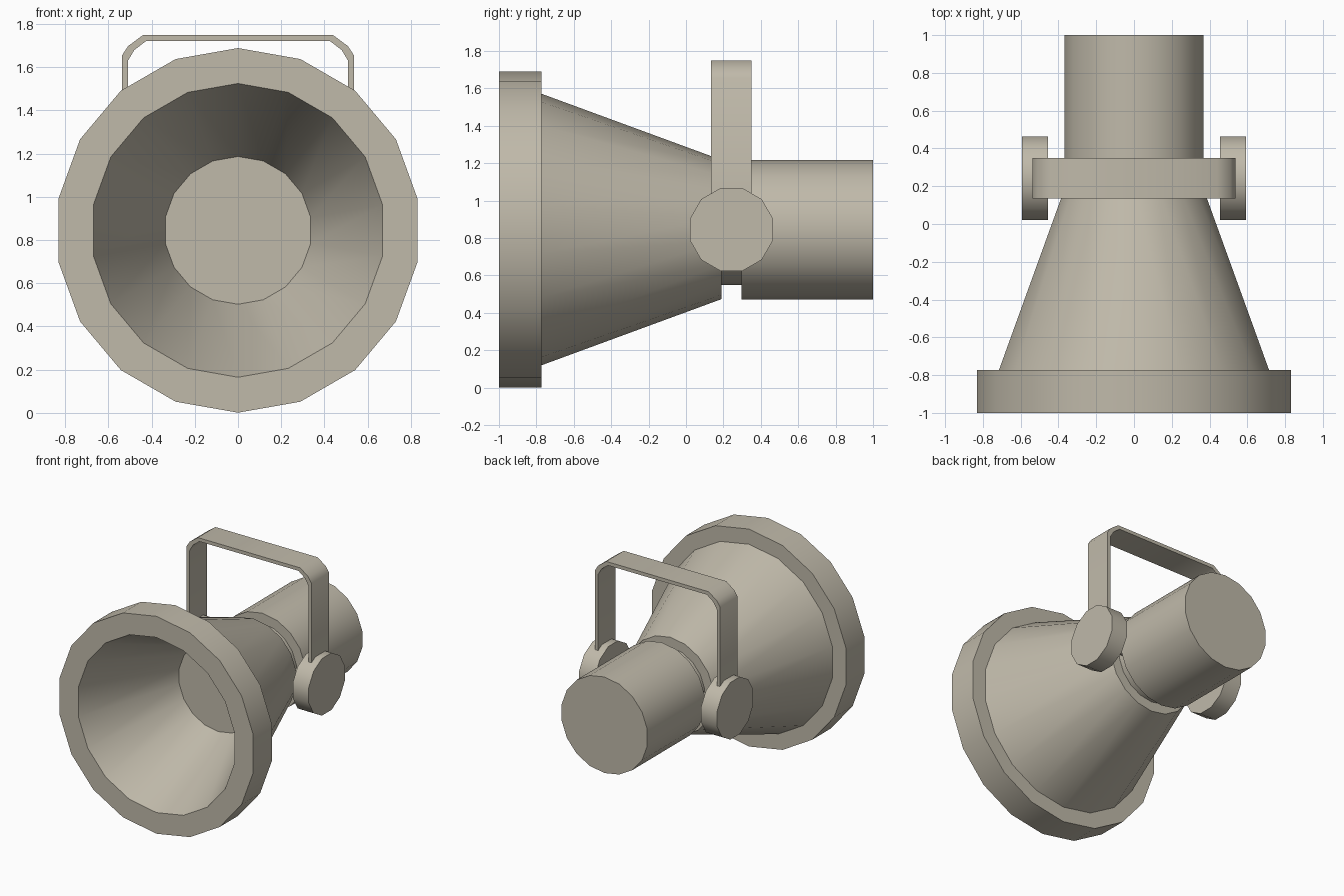
import bpy, bmesh, math
from mathutils import Matrix, Vector

if "Cube" in bpy.data.objects:
    bpy.data.objects.remove(bpy.data.objects["Cube"])

CZ = 0.845          # height of the lamp axis
PIVOT_Y = 0.243     # bracket position along the axis

# Warm grey paint shared by all parts
paint = bpy.data.materials.new("warm_grey")
paint.diffuse_color = (0.525, 0.487, 0.40, 1)
paint.use_nodes = True
paint.node_tree.nodes["Principled BSDF"].inputs["Base Color"].default_value = paint.diffuse_color


def finish(bm, name, angle=35):
    bmesh.ops.recalc_face_normals(bm, faces=bm.faces)
    mesh = bpy.data.meshes.new(name)
    bm.to_mesh(mesh)
    bm.free()
    mesh.materials.append(paint)
    mesh.shade_smooth()
    mesh.set_sharp_from_angle(angle=math.radians(angle))
    obj = bpy.data.objects.new(name, mesh)
    bpy.context.collection.objects.link(obj)
    return obj


def lathe_y(name, profile, sides=18):
    """Revolve (radius, y) points about the lamp axis, capping both ends."""
    bm = bmesh.new()
    rings = []
    for r, y in profile:
        ring = []
        for i in range(sides):
            a = math.pi / 2 + math.tau * i / sides
            ring.append(bm.verts.new((r * math.cos(a), y, CZ + r * math.sin(a))))
        rings.append(ring)
    for a, b in zip(rings, rings[1:]):
        for i in range(sides):
            j = (i + 1) % sides
            bm.faces.new((a[i], a[j], b[j], b[i]))
    bm.faces.new(rings[0])
    bm.faces.new(rings[-1])
    return finish(bm, name)


def disc_x(name, radius, x0, x1, sides=12):
    """Cylinder along x at the bracket pivot, with a flat side on top."""
    bm = bmesh.new()
    bmesh.ops.create_cone(bm, cap_ends=True, segments=sides, radius1=radius,
                          radius2=radius, depth=x1 - x0)
    m = (Matrix.Translation(((x0 + x1) / 2, PIVOT_Y, CZ))
         @ Matrix.Rotation(math.pi / 2, 4, 'Y')
         @ Matrix.Rotation(math.pi / sides, 4, 'Z'))
    bmesh.ops.transform(bm, matrix=m, verts=bm.verts)
    # make sure a flat side faces up
    top = max(v.co.z for v in bm.verts)
    if sum(abs(v.co.z - top) < 1e-4 for v in bm.verts) < 4:
        bmesh.ops.rotate(bm, verts=bm.verts, cent=Vector((0, PIVOT_Y, CZ)),
                         matrix=Matrix.Rotation(math.pi / sides, 3, 'X'))
    return finish(bm, name)


# Horn: inner bowl, front rim, outer cone, back cap
lathe_y("horn", [(0.342, -0.24), (0.68, -1.0), (0.844, -1.0), (0.844, -0.773),
                 (0.726, -0.773), (0.372, 0.19)])

# Rear housing with recessed neck
lathe_y("rear_housing", [(0.297, 0.15), (0.297, 0.297), (0.373, 0.297), (0.373, 1.0)])

# Side knobs and the pins that join them to the neck
for side, s in (("right", 1), ("left", -1)):
    disc_x("knob_" + side, 0.229, *sorted((s * 0.455, s * 0.592)))
    disc_x("pivot_pin_" + side, 0.05, *sorted((s * 0.25, s * 0.47)))

# Carrying handle: bent strap, half profile mirrored across x
outer = [(0.537, 0.85), (0.537, 1.655), (0.509, 1.698), (0.44, 1.749)]
inner = [(0.51, 0.85), (0.51, 1.63), (0.48, 1.68), (0.425, 1.722)]
path = list(zip(outer, inner))
path += [((-o[0], o[1]), (-i[0], i[1])) for o, i in reversed(path)]
bm = bmesh.new()
sections = []
for o, i in path:
    sections.append([bm.verts.new((p[0], y, p[1])) for p, y in
                     ((o, 0.135), (o, 0.35), (i, 0.35), (i, 0.135))])
for a, b in zip(sections, sections[1:]):
    for k in range(4):
        n = (k + 1) % 4
        bm.faces.new((a[k], a[n], b[n], b[k]))
bm.faces.new(sections[0])
bm.faces.new(sections[-1])
finish(bm, "handle", 45)
